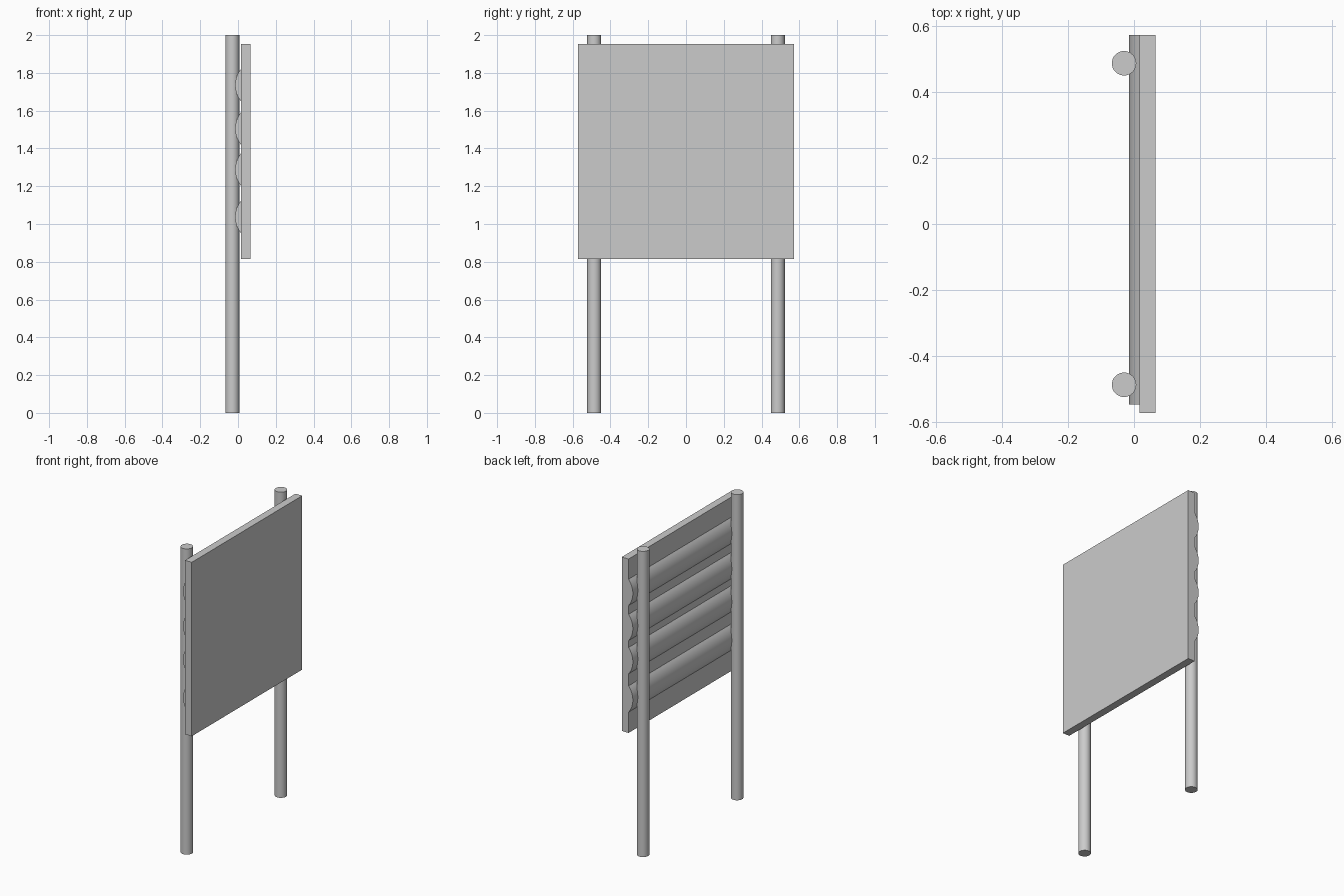
import bpy, bmesh, math

if "Cube" in bpy.data.objects:
    bpy.data.objects.remove(bpy.data.objects["Cube"])


def finish(bm, name, smooth=True):
    bmesh.ops.recalc_face_normals(bm, faces=bm.faces)
    mesh = bpy.data.meshes.new(name)
    bm.to_mesh(mesh)
    bm.free()
    obj = bpy.data.objects.new(name, mesh)
    bpy.context.collection.objects.link(obj)
    if smooth:
        bpy.ops.object.select_all(action='DESELECT')
        obj.select_set(True)
        bpy.context.view_layer.objects.active = obj
        bpy.ops.object.shade_smooth_by_angle(angle=math.radians(30))
    return obj


def post(name, y):
    bm = bmesh.new()
    bmesh.ops.create_cone(bm, cap_ends=True, segments=32, radius1=0.037, radius2=0.037, depth=2)
    finish(bm, name).location = (-0.03, y, 1)


def slat(name, z, half_height):
    # Circular-segment profile (flat side against the panel), extruded along y
    x_flat, depth, steps = 0.016, 0.031, 16
    radius = (half_height ** 2 + depth ** 2) / (2 * depth)
    half_angle = math.asin(half_height / radius)
    cx = x_flat - depth + radius
    bm = bmesh.new()
    ring = []
    for i in range(steps + 1):
        a = -half_angle + 2 * half_angle * i / steps
        ring.append(bm.verts.new((cx - radius * math.cos(a), -0.546, z + radius * math.sin(a))))
    face = bm.faces.new(ring)
    new = bmesh.ops.extrude_face_region(bm, geom=[face], use_keep_orig=True)["geom"]
    bmesh.ops.translate(bm, vec=(0, 1.117, 0), verts=[v for v in new if isinstance(v, bmesh.types.BMVert)])
    finish(bm, name)


# Two round posts
post("left_post", -0.486)
post("right_post", 0.486)

# Flat board
bm = bmesh.new()
bmesh.ops.create_cube(bm, size=1)
bmesh.ops.scale(bm, vec=(0.049, 1.142, 1.138), verts=bm.verts)
finish(bm, "board", smooth=False).location = (0.0405, 0, 1.384)

# Half-round slats behind the board
for i, z in enumerate((1.037, 1.288, 1.505, 1.735)):
    slat(f"back_slat_{i + 1}", z, 0.086)
